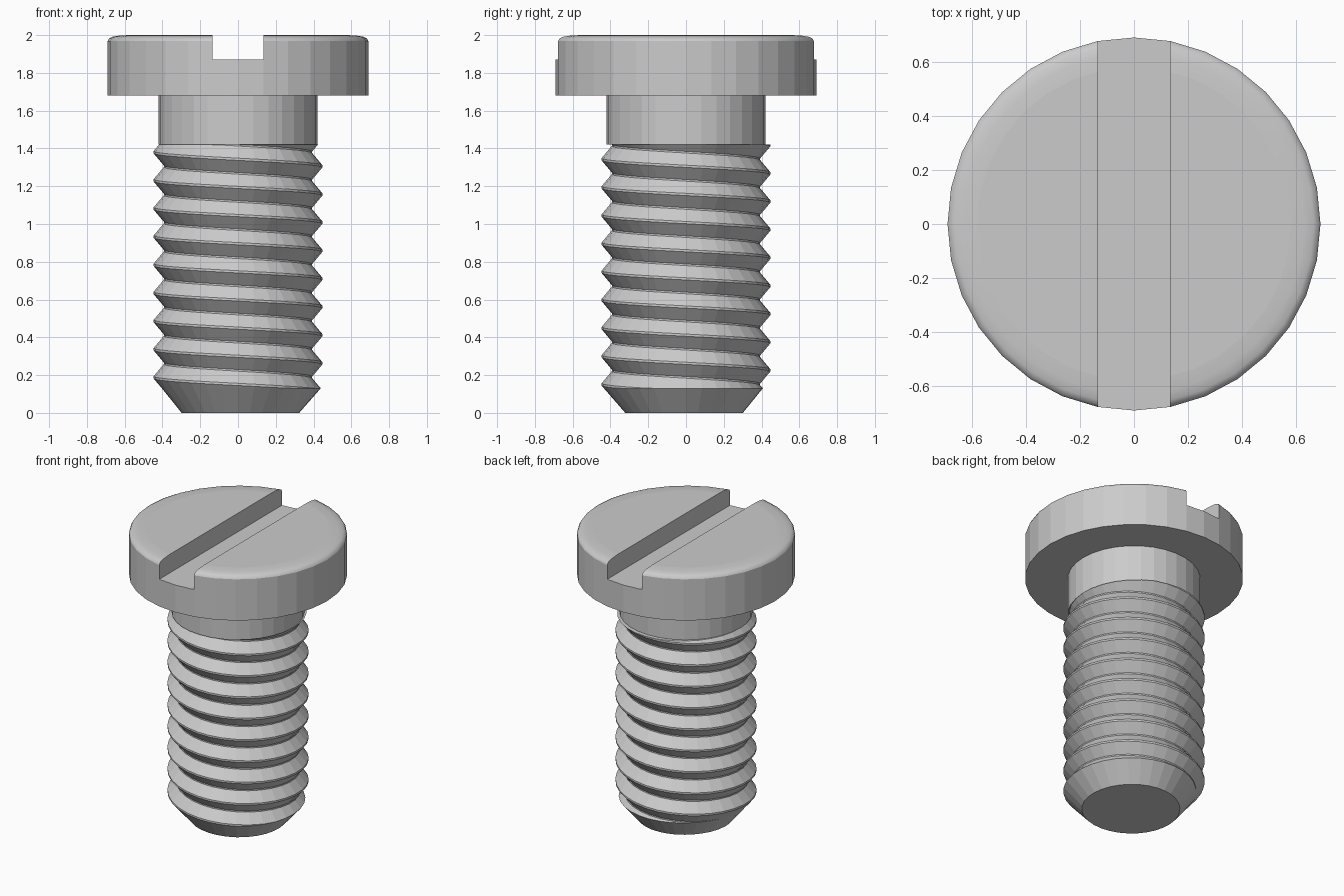
import bpy, bmesh, math

if "Cube" in bpy.data.objects:
    bpy.data.objects.remove(bpy.data.objects["Cube"])

SIDES = 32
PITCH = 0.149
CREST, ROOT = 0.447, 0.393
Z_LOW, Z_HIGH, Z_HEAD = 0.13, 1.42, 1.68
NECK = 0.42
# one thread turn: (fraction of pitch measured from the crest, radius)
TURN = [(-0.04, CREST), (0.04, CREST), (0.47, ROOT), (0.53, ROOT)]


def crest_z(angle):
    # left-handed helix, falling as the angle grows
    return 1.38 - PITCH * (angle / math.tau - 0.5)


def thread_radius(angle, z):
    d = ((z - crest_z(angle)) / PITCH) % 1.0
    d = min(d, 1 - d)
    t = min(max((d - 0.04) / 0.43, 0), 1)
    return CREST + (ROOT - CREST) * t


def make_object(name, bm):
    bmesh.ops.recalc_face_normals(bm, faces=bm.faces[:])
    mesh = bpy.data.meshes.new(name)
    bm.to_mesh(mesh)
    bm.free()
    obj = bpy.data.objects.new(name, mesh)
    bpy.context.scene.collection.objects.link(obj)
    return obj


def skin(columns):
    # join neighbouring vertical profiles (radius, z, angle) into a closed skin
    bm = bmesh.new()
    grid = [[bm.verts.new((r * math.cos(a), r * math.sin(a), z)) for r, z in col]
            for a, col in columns]
    for c0, c1 in zip(grid, grid[1:]):
        for i in range(len(c0) - 1):
            bm.faces.new((c0[i], c1[i], c1[i + 1], c0[i + 1]))
    bmesh.ops.remove_doubles(bm, verts=bm.verts[:], dist=0.0004)
    bmesh.ops.holes_fill(bm, edges=[e for e in bm.edges if e.is_boundary], sides=0)
    return bm


angles = [math.tau * i / SIDES for i in range(SIDES + 1)]

# threaded shank with tapered tip and plain neck
columns = []
for a in angles:
    tip = thread_radius(a, Z_LOW)
    col = [(tip * 0.74, 0.0), (tip, Z_LOW)]
    for turn in range(-11, 3):
        for frac, _ in TURN:
            z = crest_z(a) + (turn + frac) * PITCH
            z = min(max(z, Z_LOW), Z_HIGH)
            col.append((thread_radius(a, z), z))
    col += [(NECK, Z_HIGH), (NECK, Z_HEAD + 0.01)]
    columns.append((a, col))
make_object("threaded_shank", skin(columns))

# head with a softly rounded upper rim
rim = [(0.69, Z_HEAD), (0.69, 1.968), (0.683, 1.982), (0.665, 1.991),
       (0.63, 1.997), (0.58, 2.0)]
head = make_object("screw_head", skin([(a, rim) for a in angles]))
for p in head.data.polygons:
    p.use_smooth = p.center.z > 1.97 and p.normal.z < 0.9999

# driver slot running front to back
bm = bmesh.new()
bmesh.ops.create_cube(bm, size=1.0)
for v in bm.verts:
    v.co = (v.co.x * 0.268, v.co.y * 2.0, 2.0 + v.co.z * 0.26)
cutter = make_object("slot_cutter", bm)
cutter.hide_render = True
mod = head.modifiers.new("slot", 'BOOLEAN')
mod.operation = 'DIFFERENCE'
mod.solver = 'EXACT'
mod.object = cutter
bpy.context.view_layer.objects.active = head
bpy.ops.object.modifier_apply(modifier=mod.name)
bpy.data.objects.remove(cutter)
